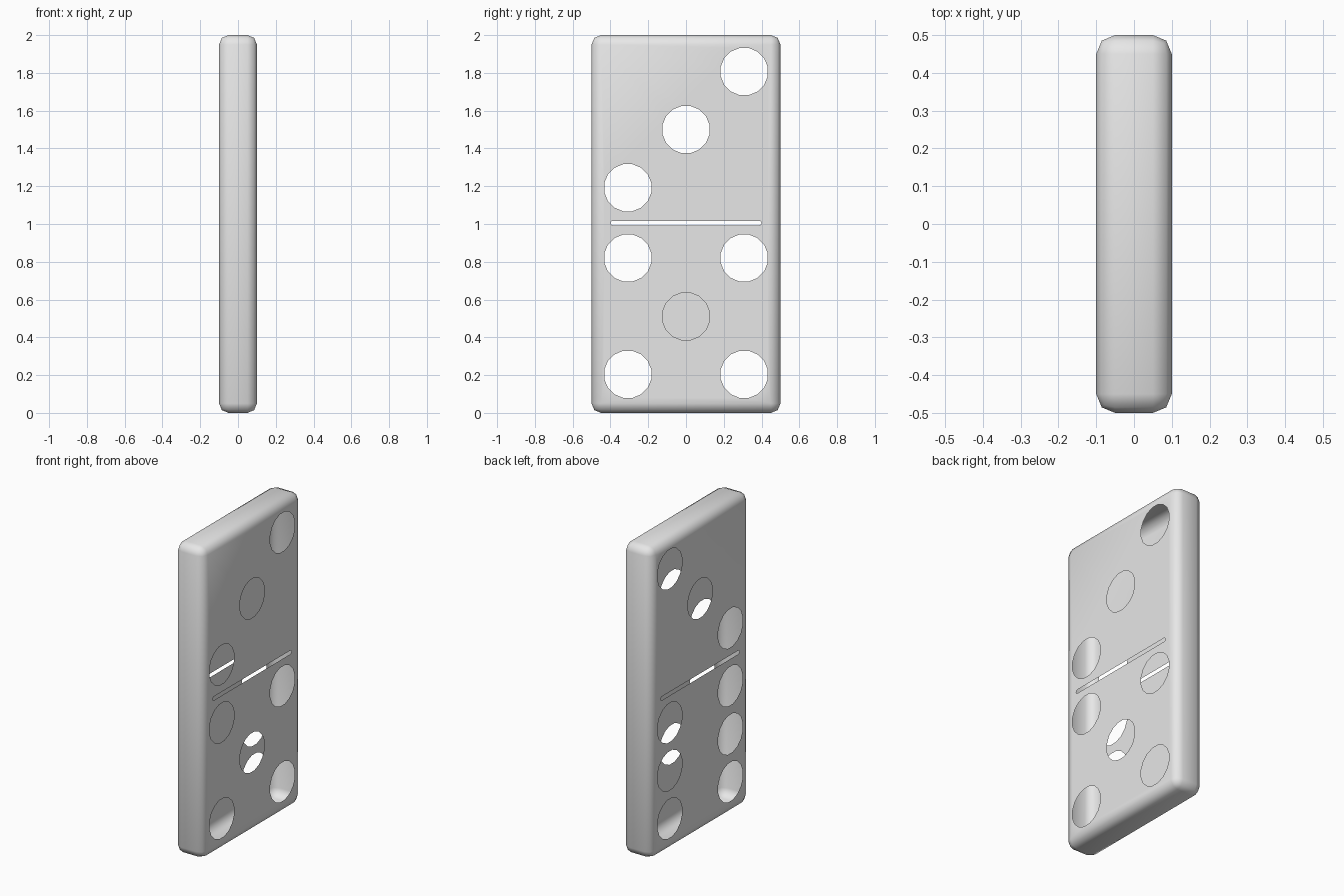
import bpy
import bmesh
from math import cos, sin, pi
from mathutils import Matrix, Vector

cube = bpy.data.objects.get("Cube")
if cube:
    bpy.data.objects.remove(cube, do_unlink=True)

# Single ivory-grey material
grey = bpy.data.materials.new("light_grey")
grey.use_nodes = True
colour = (0.8, 0.8, 0.8, 1)
grey.diffuse_color = colour
grey.node_tree.nodes["Principled BSDF"].inputs["Base Color"].default_value = colour

THICK, WIDTH, HEIGHT = 0.2, 1.0, 2.0
PIP_RADIUS, PIP_SIDES = 0.127, 16
COL = 0.308
ROWS_TOP = (1.807, 1.5, 1.192)
ROWS_LOW = (0.82, 0.511, 0.204)
SLOT_Z, SLOT_HALF, SLOT_R = 1.005, 0.4, 0.012


def pip(y, z):
    """Outline of one round opening."""
    steps = [2 * pi * (i + 0.5) / PIP_SIDES for i in range(PIP_SIDES)]
    return [(y + PIP_RADIUS * cos(a), z + PIP_RADIUS * sin(a)) for a in steps]


def slot():
    """Outline of the dividing slot with round ends."""
    pts = []
    for side in (1, -1):
        for i in range(5):
            a = -pi / 2 + pi * i / 4
            pts.append((side * (SLOT_HALF - SLOT_R + SLOT_R * cos(a)),
                        SLOT_Z + side * SLOT_R * sin(a)))
    return pts


# Pip layouts: three above on both faces; five or six below
three = list(zip((COL, 0, -COL), ROWS_TOP))
corners = [(y, z) for y in (-COL, COL) for z in (ROWS_LOW[0], ROWS_LOW[2])]
five = corners + [(0, ROWS_LOW[1])]
six = corners + [(-COL, ROWS_LOW[1]), (COL, ROWS_LOW[1])]

# Hollow rounded body
bm = bmesh.new()
bmesh.ops.create_cube(bm, size=1, matrix=Matrix.Translation((0, 0, HEIGHT / 2))
                      @ Matrix.Diagonal((THICK, WIDTH, HEIGHT, 1)))
bmesh.ops.bevel(bm, geom=bm.edges[:], offset=0.05, segments=2, profile=0.5,
                affect='EDGES')

# Replace each broad face by a sheet with openings
for side, pips in ((1, three + five), (-1, three + six)):
    normal = Vector((side, 0, 0))
    broad = max((f for f in bm.faces if f.normal.dot(normal) > 0.99),
                key=lambda f: f.calc_area())
    edges = list(broad.edges)
    bmesh.ops.delete(bm, geom=[broad], context='FACES_ONLY')
    for outline in [pip(*p) for p in pips] + [slot()]:
        verts = [bm.verts.new((side * THICK / 2, y, z)) for y, z in outline]
        edges += [bm.edges.new((verts[i - 1], verts[i])) for i in range(len(verts))]
    bmesh.ops.triangle_fill(bm, edges=edges, use_beauty=True, normal=normal)

bmesh.ops.recalc_face_normals(bm, faces=bm.faces[:])
for face in bm.faces:
    face.smooth = True

mesh = bpy.data.meshes.new("domino_tile")
bm.to_mesh(mesh)
bm.free()
mesh.materials.append(grey)
tile = bpy.data.objects.new("domino_tile", mesh)
bpy.context.collection.objects.link(tile)
